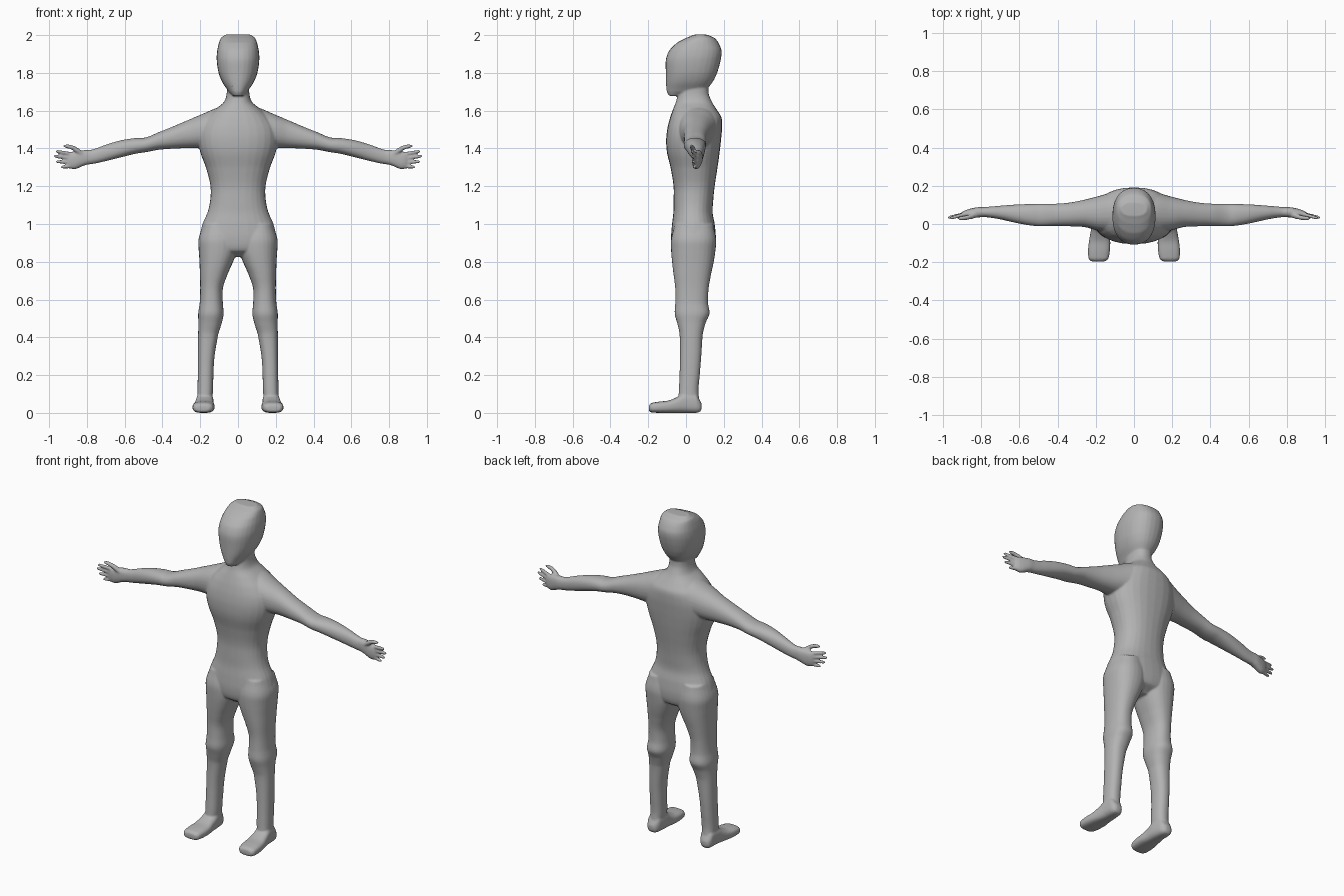
import bpy, bmesh, math

STEPS = 4      # interpolated rings between given rings
SIDES = 28
bm = bmesh.new()


def spline(a, b, c, d, t):
    """Catmull-Rom value between b and c, held inside their range."""
    v = b + 0.5 * t * (c - a + t * (2*a - 5*b + 4*c - d + t * (3*(b - c) + d - a)))
    pad = 0.006
    return max(min(b, c) - pad, min(max(b, c) + pad, v))


def loft(axis, rings, power=2.2, signs=(1,)):
    """Closed loft along an axis; ring = (position, lo1, hi1, lo2, hi2)."""
    n = len(rings)
    full = []
    for i in range(n - 1):
        quad = [rings[max(i-1, 0)], rings[i], rings[i+1], rings[min(i+2, n-1)]]
        for k in range(STEPS):
            t = k / STEPS
            pos = rings[i][0] * (1 - t) + rings[i+1][0] * t
            full.append([pos] + [spline(*(q[j] for q in quad), t) for j in range(1, 5)])
    full.append(list(rings[-1]))
    for s in signs:
        loops = []
        for p, a0, a1, b0, b1 in full:
            loop = []
            for k in range(SIDES):
                ang = 2 * math.pi * k / SIDES
                c, q = math.cos(ang), math.sin(ang)
                u = (a0+a1)/2 + (a1-a0)/2 * math.copysign(abs(c)**(2/power), c)
                v = (b0+b1)/2 + (b1-b0)/2 * math.copysign(abs(q)**(2/power), q)
                co = [u, v]
                co.insert('xyz'.index(axis), p)
                co[0] *= s
                loop.append(bm.verts.new(co))
            loops.append(loop)
        for l0, l1 in zip(loops, loops[1:]):
            for k in range(SIDES):
                m = (k + 1) % SIDES
                bm.faces.new((l0[k], l0[m], l1[m], l1[k]))
        bm.faces.new(loops[0])
        bm.faces.new(loops[-1])


def centred(rows):
    return [(z, -w, w, y0, y1) for z, w, y0, y1 in rows]


BOTH = (1, -1)

# Head
loft('z', centred([
    (1.678, .028, -.092, -.03), (1.70, .05, -.102, .09), (1.75, .083, -.106, .14),
    (1.80, .103, -.107, .165), (1.87, .113, -.107, .184), (1.92, .11, -.088, .188),
    (1.96, .101, -.048, .172), (1.985, .091, 0, .152), (2.002, .07, .04, .115)]), 2.3)

# Torso and neck
loft('z', centred([
    (.825, .04, -.02, .09), (.86, .15, -.068, .145), (.92, .2, -.079, .158),
    (1.0, .188, -.074, .152), (1.06, .162, -.067, .141), (1.12, .148, -.066, .144),
    (1.2, .146, -.066, .152), (1.3, .17, -.082, .167), (1.38, .2, -.101, .178),
    (1.45, .213, -.105, .186), (1.51, .205, -.098, .191), (1.565, .17, -.084, .188),
    (1.61, .118, -.068, .16), (1.645, .075, -.054, .138), (1.69, .06, -.043, .12),
    (1.76, .06, -.04, .12)]), 2.3)

# Arms, from inside the shoulder to the wrist
loft('x', [
    (.03, -.03, .16, 1.42, 1.635), (.12, -.04, .163, 1.41, 1.612),
    (.19, -.034, .145, 1.402, 1.582), (.26, -.016, .127, 1.402, 1.552),
    (.34, -.012, .112, 1.399, 1.518), (.42, -.01, .106, 1.393, 1.486),
    (.49, -.012, .106, 1.38, 1.458), (.54, -.008, .105, 1.372, 1.455),
    (.62, .006, .102, 1.353, 1.443), (.70, .024, .096, 1.333, 1.42),
    (.77, .035, .09, 1.318, 1.395), (.81, .038, .088, 1.314, 1.385)], 2.2, BOTH)

# Palms
loft('x', [
    (.78, .037, .088, 1.318, 1.392), (.82, .034, .088, 1.307, 1.391),
    (.86, .032, .08, 1.291, 1.386), (.885, .034, .072, 1.293, 1.38),
    (.9, .04, .064, 1.302, 1.37)], 2.4, BOTH)

# Fingers: tip x, tip y, tip z, base z
for tx, ty, tz, bz in [(.966, .03, 1.386, 1.368), (.977, .033, 1.36, 1.347),
                       (.965, .037, 1.33, 1.326), (.938, .042, 1.301, 1.306)]:
    rows = []
    for f, r in ((0, .012), (.35, .0105), (.7, .0095), (.93, .008), (1, .004)):
        x, y, z = .87 + (tx - .87) * f, .055 + (ty - .055) * f, bz + (tz - bz) * f
        rows.append((x, y - r, y + r, z - r, z + r))
    loft('x', rows, 2, BOTH)

# Thumbs
loft('x', [
    (.82, .035, .065, 1.355, 1.385), (.85, .026, .054, 1.373, 1.404),
    (.88, .021, .045, 1.393, 1.418), (.91, .02, .04, 1.402, 1.421),
    (.925, .025, .035, 1.407, 1.417)], 2, BOTH)

# Legs
loft('z', [
    (.06, .137, .214, -.04, .07), (.12, .132, .214, -.038, .066),
    (.2, .13, .213, -.034, .073), (.3, .124, .212, -.032, .081),
    (.42, .104, .211, -.034, .089), (.48, .085, .21, -.048, .105),
    (.525, .076, .211, -.06, .125), (.58, .08, .203, -.057, .117),
    (.66, .08, .2, -.057, .12), (.74, .053, .202, -.067, .134),
    (.8, .026, .204, -.074, .147), (.86, .004, .208, -.079, .156),
    (.92, .002, .209, -.079, .16), (1.0, .02, .185, -.06, .145)], 2.3, BOTH)

# Feet
loft('y', [
    (-.196, .15, .225, .008, .042), (-.183, .134, .238, .002, .053),
    (-.14, .126, .241, 0, .06), (-.09, .124, .236, 0, .066),
    (-.045, .129, .228, 0, .085), (0, .13, .221, 0, .11),
    (.055, .138, .217, 0, .1), (.075, .15, .208, .006, .065),
    (.083, .165, .195, .02, .05)], 2.8, BOTH)

bmesh.ops.recalc_face_normals(bm, faces=bm.faces)
mesh = bpy.data.meshes.new("body")
bm.to_mesh(mesh)
bm.free()
body = bpy.data.objects.new("body", mesh)
bpy.context.collection.objects.link(body)

mat = bpy.data.materials.new("plain grey")
mat.diffuse_color = (.45, .45, .45, 1)
mesh.materials.append(mat)

# Fuse the parts into one smooth skin
fuse = body.modifiers.new("fuse", 'REMESH')
fuse.mode = 'VOXEL'
fuse.voxel_size = .0055
fuse.use_smooth_shade = True
soften = body.modifiers.new("soften", 'SMOOTH')
soften.factor = .5
soften.iterations = 5
thin = body.modifiers.new("thin", 'DECIMATE')
thin.ratio = .3
